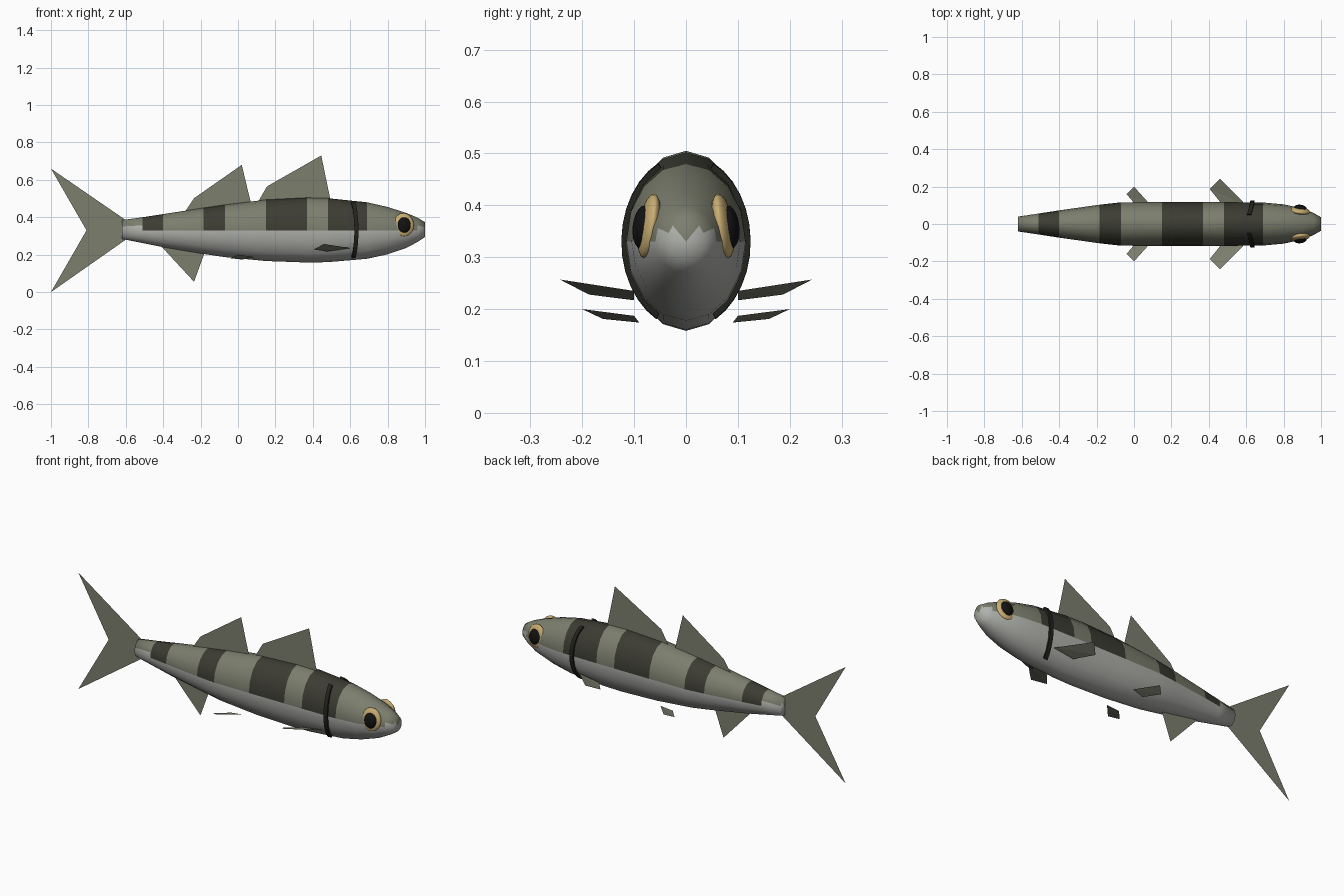
import bpy, bmesh, math
from mathutils import Vector

cube = bpy.data.objects.get("Cube")
if cube:
    bpy.data.objects.remove(cube)


def material(name, r, g, b):
    m = bpy.data.materials.new(name)
    m.use_nodes = True
    m.diffuse_color = (r, g, b, 1)
    bsdf = next(n for n in m.node_tree.nodes if n.type == 'BSDF_PRINCIPLED')
    bsdf.inputs["Base Color"].default_value = (r, g, b, 1)
    bsdf.inputs["Roughness"].default_value = 0.8
    return m


olive = material("olive_back", 0.20, 0.21, 0.155)
stripe = material("dark_stripe", 0.045, 0.045, 0.033)
pale = material("pale_belly", 0.43, 0.44, 0.41)
gold = material("gold_iris", 0.58, 0.42, 0.17)
black = material("black_pupil", 0.006, 0.006, 0.006)
gill = material("gill_edge", 0.016, 0.017, 0.012)


def finish(name, bm, mats, smooth=True):
    mesh = bpy.data.meshes.new(name)
    bm.to_mesh(mesh)
    bm.free()
    for m in mats:
        mesh.materials.append(m)
    for p in mesh.polygons:
        p.use_smooth = smooth
    obj = bpy.data.objects.new(name, mesh)
    bpy.context.collection.objects.link(obj)
    return obj


# Body sections: x, half width, top z, bottom z
MID = 0.33
SIDES = 16
sections = [
    (-0.62, 0.04, 0.385, 0.284), (-0.51, 0.056, 0.40, 0.262),
    (-0.40, 0.073, 0.417, 0.240), (-0.185, 0.103, 0.45, 0.204),
    (-0.07, 0.116, 0.467, 0.187), (0.15, 0.117, 0.494, 0.166),
    (0.37, 0.117, 0.505, 0.158), (0.48, 0.117, 0.502, 0.160),
    (0.69, 0.115, 0.480, 0.178), (0.80, 0.105, 0.455, 0.202),
    (0.90, 0.084, 0.423, 0.236), (0.96, 0.059, 0.398, 0.268),
    (1.0, 0.036, 0.374, 0.295),
]


def section_at(x):
    for a, b in zip(sections, sections[1:]):
        if x <= b[0]:
            t = (x - a[0]) / (b[0] - a[0])
            return [p + (q - p) * t for p, q in zip(a, b)]


def skin_point(x, angle, grow=0.0):
    _, w, top, bottom = section_at(x)
    s = math.sin(angle)
    height = top - MID if s > 0 else MID - bottom
    return Vector((x, (w + grow) * math.cos(angle), MID + (height + grow) * s))


bands = [(-0.51, -0.40), (-0.185, -0.07), (0.15, 0.37), (0.48, 0.69)]
bm = bmesh.new()
rings = [[bm.verts.new(skin_point(s[0], 2 * math.pi * i / SIDES)) for i in range(SIDES)]
         for s in sections]
for k, (a, b) in enumerate(zip(rings, rings[1:])):
    x = (sections[k][0] + sections[k + 1][0]) / 2
    for i in range(SIDES):
        j = (i + 1) % SIDES
        f = bm.faces.new((a[i], b[i], b[j], a[j]))
        back = i < SIDES // 2
        side = i in (0, SIDES // 2 - 1)
        end = k in (0, len(sections) - 2)
        if not back or (side and end):
            f.material_index = 2
        elif any(lo < x < hi for lo, hi in bands):
            f.material_index = 1
# Snout and tail stump caps
for ring, x in ((rings[0], sections[0][0]), (rings[-1], sections[-1][0])):
    hub = bm.verts.new((x, 0, MID))
    for i in range(SIDES):
        f = bm.faces.new((hub, ring[i], ring[(i + 1) % SIDES]))
        f.material_index = 0 if 2 <= i < SIDES // 2 - 2 else 2
bmesh.ops.recalc_face_normals(bm, faces=bm.faces)
finish("body", bm, [olive, stripe, pale])


# Flat fins
def fin(name, points):
    bm = bmesh.new()
    verts = [bm.verts.new(p) for p in points]
    for i in range(1, len(verts) - 1):
        bm.faces.new((verts[0], verts[i], verts[i + 1]))
    return finish(name, bm, [olive], False)


def upright(points):
    return [(x, 0, z) for x, z in points]


fin("tail_fin", upright([(-0.81, 0.33), (-1, 0), (-0.6, 0.28), (-0.6, 0.385), (-1, 0.66)]))
fin("front_dorsal_fin", upright([(0.10, 0.47), (0.155, 0.565), (0.445, 0.73), (0.497, 0.48)]))
fin("rear_dorsal_fin", upright([(-0.29, 0.42), (-0.235, 0.502), (0.02, 0.68), (0.073, 0.46)]))
fin("anal_fin", upright([(-0.42, 0.255), (-0.235, 0.055), (-0.175, 0.22)]))

pectoral = [(0.60, 0.10, 0.235), (0.46, 0.243, 0.257), (0.405, 0.187, 0.228), (0.475, 0.10, 0.217)]
pelvic = [(0.09, 0.10, 0.187), (0.0, 0.20, 0.20), (-0.04, 0.16, 0.181), (0.02, 0.09, 0.174)]


def ellipsoid(name, mat, center, radii, tilt, yaw):
    bm = bmesh.new()
    bmesh.ops.create_uvsphere(bm, u_segments=16, v_segments=10, radius=1)
    obj = finish(name, bm, [mat])
    obj.location, obj.scale = center, radii
    obj.rotation_euler = (tilt, 0, yaw)


# Paired parts
for side, label in ((1, "left"), (-1, "right")):
    for name, shape in (("pectoral_fin", pectoral), ("pelvic_fin", pelvic)):
        fin(label + "_" + name, [(x, side * y, z) for x, y, z in shape])

    ellipsoid(label + "_iris", gold, (0.885, side * 0.071, 0.36),
              (0.056, 0.02, 0.063), side * 0.16, -side * 0.12)
    ellipsoid(label + "_pupil", black, (0.888, side * 0.083, 0.358),
              (0.036, 0.02, 0.042), side * 0.1, -side * 0.1)

    # Gill edge: raised strip bowed around the cheek
    bm = bmesh.new()
    loops = []
    steps = 12
    for n in range(steps + 1):
        angle = math.radians(-63 + 128 * n / steps)
        x = 0.598 + 0.035 * math.cos(angle) ** 0.8
        loop = []
        for dx, grow in ((-0.011, -0.006), (-0.011, 0.009), (0.011, 0.009), (0.011, -0.006)):
            p = skin_point(x + dx, angle, grow)
            loop.append(bm.verts.new((p.x, side * p.y, p.z)))
        loops.append(loop)
    for a, b in zip(loops, loops[1:]):
        for i in range(4):
            j = (i + 1) % 4
            bm.faces.new((a[i], a[j], b[j], b[i]))
    bm.faces.new(loops[0])
    bm.faces.new(loops[-1])
    bmesh.ops.recalc_face_normals(bm, faces=bm.faces)
    finish(label + "_gill_edge", bm, [gill], False)
